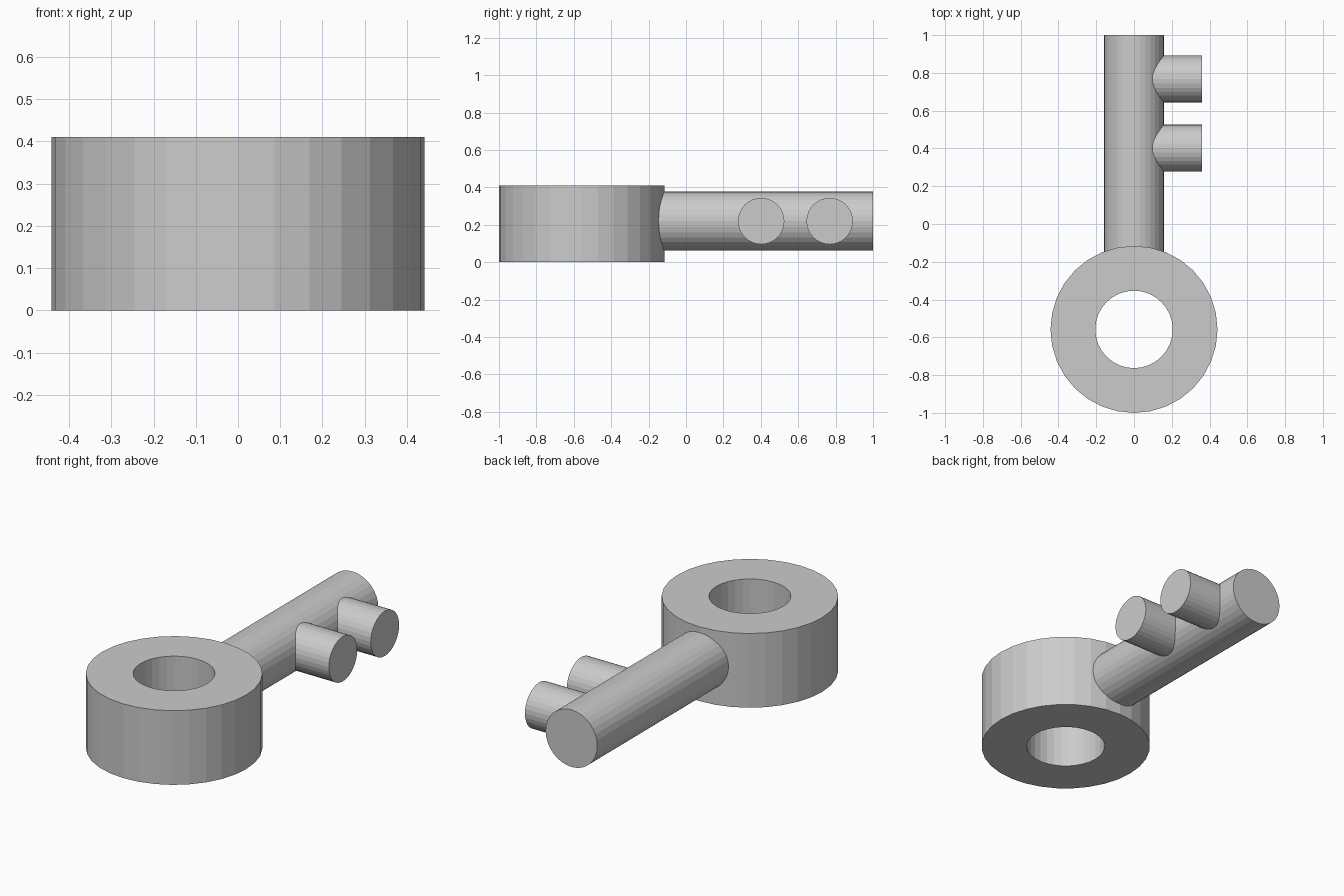
import bpy, bmesh
from math import pi, sin, cos
from mathutils import Vector

if "Cube" in bpy.data.objects:
    bpy.data.objects.remove(bpy.data.objects["Cube"])

SIDES = 32
MID_Z = 0.22


def rod(name, start, end, radius):
    """Flat-faced cylinder between two points."""
    start, end = Vector(start), Vector(end)
    axis = end - start
    bpy.ops.mesh.primitive_cylinder_add(
        vertices=SIDES, radius=radius, depth=axis.length, location=(start + end) / 2,
        rotation=axis.to_track_quat('Z', 'Y').to_euler())
    bpy.context.object.name = name


def ring(name, centre_y, outer, inner, height):
    """Square-section ring: a rectangular profile carried around z."""
    bm = bmesh.new()
    profile = [(outer, 0), (outer, height), (inner, height), (inner, 0)]
    loops = []
    for i in range(SIDES):
        a = 2 * pi * i / SIDES
        loops.append([bm.verts.new((r * cos(a), r * sin(a), z)) for r, z in profile])
    for i in range(SIDES):
        a, b = loops[i], loops[(i + 1) % SIDES]
        for j in range(4):
            k = (j + 1) % 4
            bm.faces.new((a[j], b[j], b[k], a[k]))
    bmesh.ops.recalc_face_normals(bm, faces=bm.faces)
    mesh = bpy.data.meshes.new(name)
    bm.to_mesh(mesh)
    bm.free()
    obj = bpy.data.objects.new(name, mesh)
    obj.location.y = centre_y
    bpy.context.collection.objects.link(obj)


# Ring handle
ring("handle_ring", -0.558, 0.442, 0.205, 0.41)

# Shaft, embedded in the ring wall
rod("shaft", (0, -0.25, MID_Z), (0, 1, MID_Z), 0.158)

# Two teeth on the right side of the shaft
for i, y in enumerate((0.402, 0.768)):
    rod(f"tooth_{i + 1}", (0, y, MID_Z), (0.36, y, MID_Z), 0.124)
